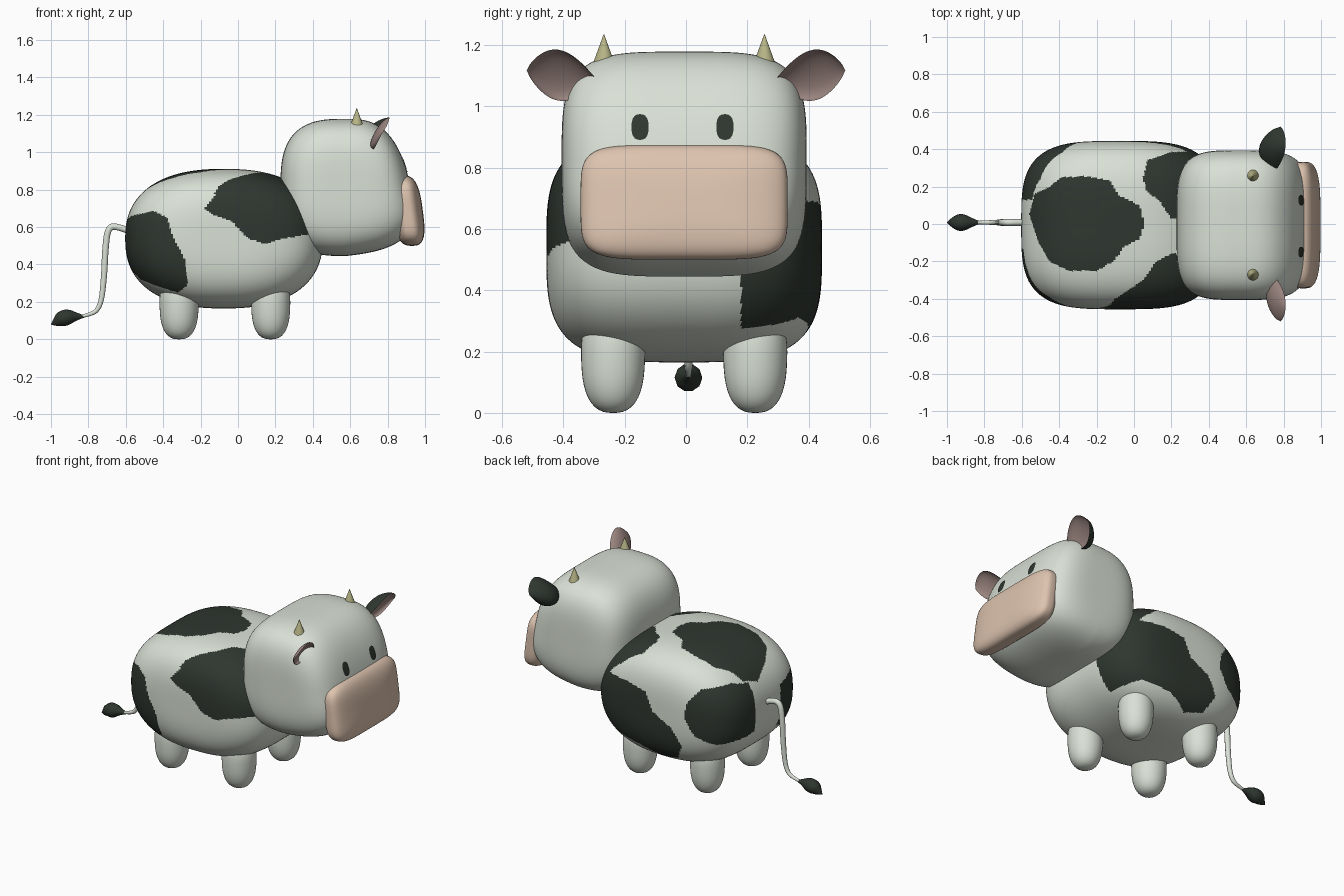
import bpy, bmesh, math
from mathutils import Vector
from mathutils.bvhtree import BVHTree

if "Cube" in bpy.data.objects:
    bpy.data.objects.remove(bpy.data.objects["Cube"])


def material(name, rgb):
    m = bpy.data.materials.new(name)
    m.diffuse_color = (*rgb, 1)
    m.use_nodes = True
    m.node_tree.nodes["Principled BSDF"].inputs["Base Color"].default_value = m.diffuse_color
    return m


WHITE = material("off_white", (0.70, 0.75, 0.67))
DARK = material("dark_green_black", (0.028, 0.037, 0.029))
SKIN = material("muzzle_peach", (0.73, 0.55, 0.43))
HORN = material("horn_olive", (0.47, 0.46, 0.24))
PINK = material("ear_pink", (0.32, 0.23, 0.21))
CY = -0.006  # middle plane of the animal


def finish(bm, name, mats):
    me = bpy.data.meshes.new(name)
    bm.normal_update()
    bm.to_mesh(me)
    bm.free()
    for m in mats:
        me.materials.append(m)
    for p in me.polygons:
        p.use_smooth = True
    ob = bpy.data.objects.new(name, me)
    bpy.context.collection.objects.link(ob)
    return ob


def rounded_box(name, center, radii, lone, e, m, cuts, mats, warp=None, rule=None):
    """Superellipsoid: exponent e in the paired axes, m along the lone axis."""
    bm = bmesh.new()
    bmesh.ops.create_cube(bm, size=2)
    bmesh.ops.subdivide_edges(bm, edges=bm.edges[:], cuts=cuts, use_grid_fill=True)
    for v in bm.verts:
        a = [abs(c) for c in v.co]
        pair = sum(a[i] ** e for i in range(3) if i != lone)
        n = v.co / (pair ** (m / e) + a[lone] ** m) ** (1 / m)
        v.co = Vector(center) + Vector([n[i] * radii[i] for i in range(3)])
        if warp:
            v.co += Vector(warp(n))
    if rule:
        for f in bm.faces:
            f.material_index = rule(f.calc_center_median())
    return finish(bm, name, mats)


def inside(px, py, poly):
    hit = False
    for (x0, y0), (x1, y1) in zip(poly, poly[1:] + poly[:1]):
        if (y0 > py) != (y1 > py) and px < (x1 - x0) * (py - y0) / (y1 - y0) + x0:
            hit = not hit
    return hit


# Coat patches: side outlines in x,z and top outlines in x,y
near_front = [(-.18, .70), (-.1, .795), (0, .88), (.5, .9), (.5, .56), (.36, .56), (.25, .54),
              (.15, .51), (.05, .54), (-.03, .63), (-.14, .67)]
near_rear = [(-.62, .62), (-.57, .66), (-.45, .685), (-.38, .65), (-.35, .55), (-.28, .42),
             (-.27, .29), (-.32, .25), (-.42, .28), (-.52, .32), (-.62, .42)]
far_front = [(.5, .5), (.4, .62), (.29, .69), (.14, .69), (-.01, .66), (-.07, .54), (-.2, .47),
             (-.27, .36), (-.21, .25), (-.09, .22), (.05, .28), (.25, .31), (.38, .26), (.41, .35), (.5, .36)]
far_rear = [(-.62, .7), (-.5, .77), (-.38, .75), (-.31, .66), (-.29, .56), (-.36, .45),
            (-.48, .40), (-.58, .42), (-.62, .48)]
top_near = [(-.2, -.5), (-.1, -.4), (.05, -.3), (.12, -.2), (.2, -.16), (.5, -.16), (.5, -.5)]
top_far = [(.05, .25), (.07, .34), (.2, .385), (.5, .39), (.5, .02), (.2, .03), (.13, .13), (.06, .18)]
top_mid = [(-.56, .05), (-.53, .16), (-.45, .2), (-.39, .25), (-.25, .255), (-.13, .23), (-.08, .15),
           (.03, .1), (.055, 0), (.03, -.08), (-.05, -.12), (-.11, -.2), (-.2, -.25), (-.35, -.25),
           (-.45, -.2), (-.51, -.1)]


def coat(c):
    if c.y < 0:
        dark = inside(c.x, c.z, near_rear) and c.y < -.13
        dark |= c.z < .78 and c.y < -.15 and inside(c.x, c.z, near_front)
    else:
        dark = inside(c.x, c.z, far_rear) and c.y > .13
        dark |= c.y > .18 and inside(c.x, c.z, far_front)
    dark |= c.z >= .78 and inside(c.x, c.y, top_near)
    dark |= c.z >= .65 and (inside(c.x, c.y, top_far) or inside(c.x, c.y, top_mid))
    return int(dark)


# Body with patches
rounded_box("body", (-.075, CY, .538), (.528, .45, .373), 1, 2.4, 3.5, 89, [WHITE, DARK], rule=coat)

# Head: top of the face leans back, jaw rises toward the front
head = rounded_box("head", (.575, CY, .812), (.348, .4, .367), 1, 2.9, 4, 39, [WHITE],
                   warp=lambda n: (-.08 * n.z * max(n.x, 0), 0, .05 * max(n.x, 0) * max(-n.z, 0)))

# Muzzle
rounded_box("muzzle", (.905, CY, .688), (.083, .338, .188), 0, 5, 3, 23, [SKIN],
            warp=lambda n: (-.025 * n.z, 0, 0))

# Legs
for lx, end in ((.175, "front"), (-.315, "rear")):
    for s, side in ((-1, "right"), (1, "left")):
        rounded_box(f"{end}_leg_{side}", (lx, CY + s * .232, .17), (.104, .104, .17), 2, 2, 2.6,
                    11, [WHITE], warp=lambda n: (.006 * n.x * n.z, .006 * n.y * n.z, 0))

# Eyes: thin patches laid on the face
tree = BVHTree.FromPolygons([v.co for v in head.data.vertices],
                            [tuple(p.vertices) for p in head.data.polygons])
for ey, side in ((-.15, "right"), (.127, "left")):
    bm = bmesh.new()

    def on_face(y, z):
        hit = tree.ray_cast(Vector((2, y, z)), Vector((-1, 0, 0)))[0]
        return bm.verts.new(hit + Vector((.003, 0, .001)))
    N = 20
    middle = on_face(ey, .932)
    rings = []
    for r in (.5, 1):
        ring = []
        for i in range(N):
            c, s = math.cos(math.tau * i / N), math.sin(math.tau * i / N)
            k = r / (abs(c) ** 2.6 + abs(s) ** 2.6) ** (1 / 2.6)
            ring.append(on_face(ey + .028 * k * c, .932 + .042 * k * s))
        rings.append(ring)
    for i in range(N):
        j = (i + 1) % N
        bm.faces.new((middle, rings[0][i], rings[0][j]))
        bm.faces.new((rings[0][i], rings[1][i], rings[1][j], rings[0][j]))
    finish(bm, f"eye_{side}", [DARK])

# Horns
for s, side in ((-1, "right"), (1, "left")):
    bm = bmesh.new()
    bmesh.ops.create_cone(bm, cap_ends=True, segments=24, radius1=.05, radius2=.001, depth=.135)
    bmesh.ops.translate(bm, verts=bm.verts[:], vec=(.635, CY + s * .262, 1.168))
    ob = finish(bm, f"horn_{side}", [HORN])
    bpy.context.view_layer.objects.active = ob
    ob.select_set(True)
    bpy.ops.object.shade_smooth_by_angle(angle=math.radians(40))
    ob.select_set(False)


# Ears: leaf-shaped cups, open toward the front
def ear_shell(name, s, depth, mat, facing):
    bm = bmesh.new()
    U, W = 20, 14
    rows = []
    for i in range(U + 1):
        u = i / U
        half = .083 * max(math.sin(math.pi * u ** 1.15), 0) ** .75
        bowl = max(math.sin(math.pi * u), 0) ** .6
        row = []
        for j in range(W + 1):
            w = -math.cos(math.pi * j / W)
            row.append(bm.verts.new((.752 + .042 * w * bowl + .03 * u - depth * bowl * math.sqrt(max(1 - w * w, 0)),
                                     s * (.29 + .23 * u), 1.083 + .035 * u + w * half)))
        rows.append(row)
    for i in range(U):
        for j in range(W):
            bm.faces.new((rows[i][j], rows[i + 1][j], rows[i + 1][j + 1], rows[i][j + 1]))
    bmesh.ops.remove_doubles(bm, verts=bm.verts[:], dist=.0005)
    bm.normal_update()
    if sum(f.normal.x * f.calc_area() for f in bm.faces) * facing < 0:
        bmesh.ops.reverse_faces(bm, faces=bm.faces[:])
    finish(bm, name, [mat])


ear_shell("ear_inner_left", 1, .04, PINK, 1)
ear_shell("ear_outer_left", 1, .088, DARK, -1)
ear_shell("ear_inner_right", -1, .04, PINK, 1)


# Tail and tuft: tubes with a varying radius
def tube(name, points, mat):
    cu = bpy.data.curves.new(name, 'CURVE')
    cu.dimensions = '3D'
    cu.bevel_depth = 1
    cu.bevel_resolution = 3
    cu.use_fill_caps = True
    sp = cu.splines.new('NURBS')
    sp.points.add(len(points) - 1)
    for p, (x, z, r) in zip(sp.points, points):
        p.co = (x, .008, z, 1)
        p.radius = r
    sp.order_u = 3
    sp.use_endpoint_u = True
    sp.use_smooth = True
    sp.resolution_u = 6
    cu.materials.append(mat)
    ob = bpy.data.objects.new(name, cu)
    bpy.context.collection.objects.link(ob)
    bpy.context.view_layer.objects.active = ob
    ob.select_set(True)
    bpy.ops.object.convert(target='MESH')
    bpy.context.object.select_set(False)


tube("tail", [(-.57, .575, .018), (-.63, .6, .018), (-.695, .605, .018), (-.71, .48, .018), (-.715, .34, .017),
              (-.735, .16, .014), (-.81, .125, .01), (-.86, .12, .008)], WHITE)
tube("tail_tuft", [(-.82, .122, .006), (-.86, .122, .02), (-.905, .12, .045), (-.945, .11, .045),
                   (-.975, .09, .024), (-1.0, .08, .002)], DARK)
